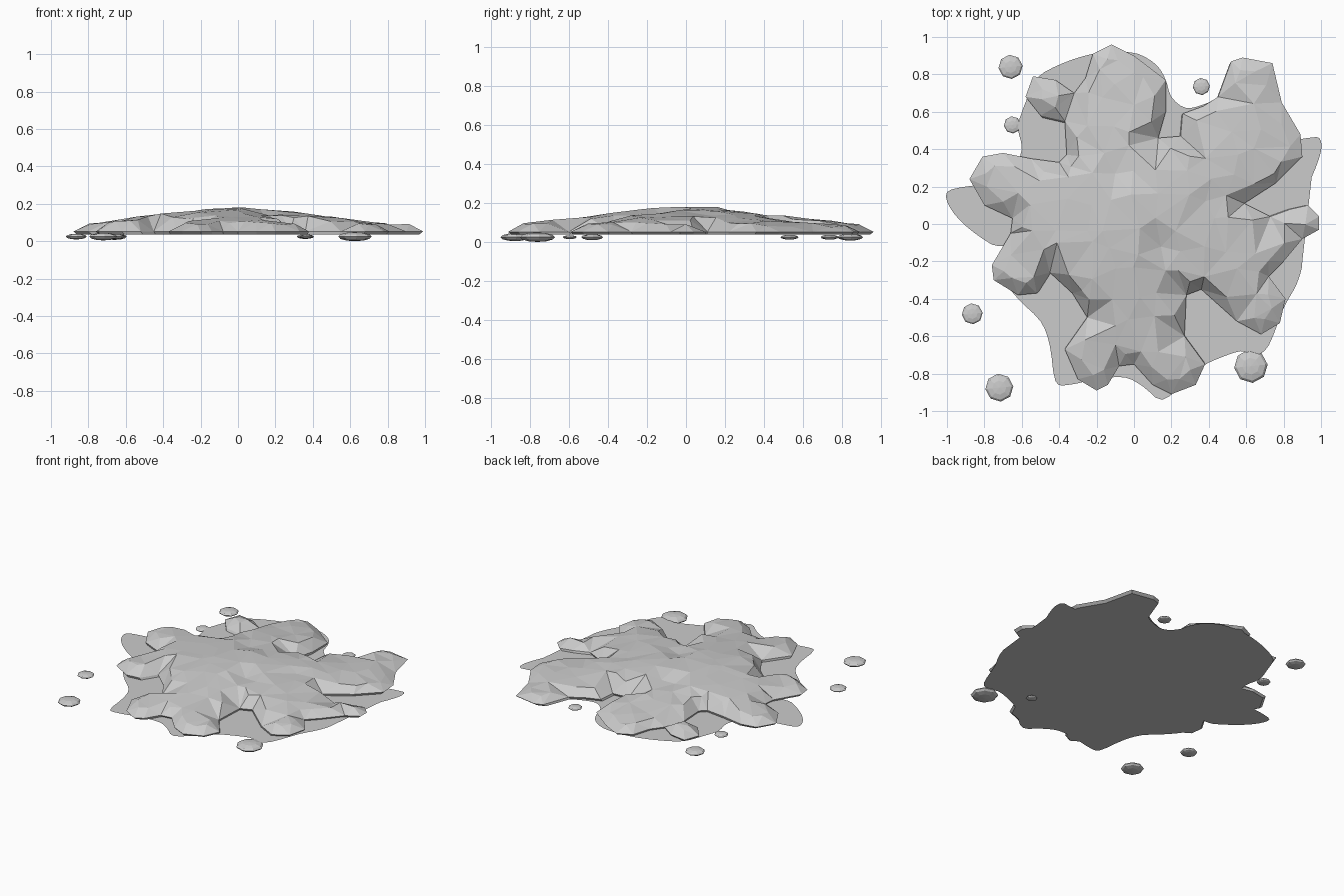
import bpy, bmesh, math, random
from mathutils import Vector
from mathutils.geometry import delaunay_2d_cdt, intersect_point_line

if "Cube" in bpy.data.objects:
    bpy.data.objects.remove(bpy.data.objects["Cube"])

random.seed(4)
SHEET_Z = 0.035

# outlines read clockwise from the top view
BLOB = [(-.12, .96), (0, .9), (.17, .77), (.17, .6), (.13, .46), (.25, .47), (.26, .59), (.37, .63),
        (.45, .68), (.52, .87), (.58, .89), (.74, .86), (.79, .65), (.89, .48), (.9, .36), (.76, .22),
        (.59, .11), (.73, .04), (.84, .08), (.93, .1), (.99, .04), (.99, -.03), (.9, -.08), (.8, -.2),
        (.72, -.28), (.81, -.4), (.78, -.53), (.68, -.59), (.55, -.52), (.36, -.35), (.28, -.38),
        (.27, -.6), (.38, -.75), (.33, -.86), (.2, -.91), (.1, -.86), (0, -.75), (-.08, -.76),
        (-.14, -.86), (-.2, -.89), (-.3, -.83), (-.37, -.67), (-.25, -.5), (-.33, -.37), (-.45, -.26),
        (-.52, -.37), (-.62, -.38), (-.75, -.3), (-.76, -.22), (-.66, -.05), (-.65, .03), (-.8, .1),
        (-.88, .24), (-.81, .36), (-.7, .38), (-.55, .35), (-.4, .33), (-.36, .37), (-.37, .55),
        (-.5, .58), (-.58, .68), (-.54, .79), (-.42, .77), (-.32, .7), (-.26, .78), (-.22, .91)]
PUDDLE = [(-.1, .92), (.02, .91), (.12, .85), (.17, .77), (.2, .68), (.28, .62), (.4, .65), (.55, .72),
          (.7, .6), (.82, .46), (.93, .46), (.99, .46), (1, .39), (.95, .25), (.87, .1), (.84, 0),
          (.86, -.1), (.9, -.2), (.87, -.32), (.8, -.45), (.72, -.65), (.65, -.7), (.57, -.68),
          (.45, -.72), (.37, -.76), (.27, -.85), (.15, -.94), (.05, -.87), (-.05, -.82), (-.2, -.83),
          (-.35, -.86), (-.42, -.84), (-.45, -.65), (-.5, -.52), (-.62, -.4), (-.7, -.28),
          (-.68, -.13), (-.76, -.11), (-.9, -.01), (-.985, .09), (-1, .17), (-.9, .2), (-.75, .22),
          (-.65, .28), (-.6, .4), (-.62, .52), (-.58, .65), (-.52, .78), (-.38, .86), (-.22, .91)]
# profile of crest height against distance from the middle
CREST = [(0, .185), (.15, .178), (.4, .152), (.6, .122), (.8, .103), (1.1, .08)]
# dents in the top: x, y, depth
DENTS = [(.15, -.15, .04), (-.07, .32, .035), (.2, -.33, .04), (-.15, -.35, .02), (.45, .1, .02)]


def edge_distance(p, loop):
    best = 9
    for a, b in zip(loop, loop[1:] + loop[:1]):
        q, t = intersect_point_line(p, a, b)
        q = a.lerp(b, min(max(t, 0), 1))
        best = min(best, (p - q).length)
    return best


def crest(r):
    for (r0, z0), (r1, z1) in zip(CREST, CREST[1:]):
        if r <= r1:
            return z0 + (z1 - z0) * (r - r0) / (r1 - r0)
    return CREST[-1][1]


def make_object(name, bm):
    me = bpy.data.meshes.new(name)
    bm.to_mesh(me)
    bm.free()
    ob = bpy.data.objects.new(name, me)
    bpy.context.collection.objects.link(ob)
    return ob


# lumpy blob: triangulated outline raised by distance from its edge
loop = [Vector(p) for p in reversed(BLOB)]
n = len(loop)
pts = list(loop)
candidates = []
for i in range(n):
    a, b = loop[i], loop[(i + 1) % n]
    d = (b - a).normalized()
    candidates.append((a + b) / 2 + Vector((-d.y, d.x)) * .06)
for i in range(-7, 8):
    for j in range(-7, 8):
        candidates.append(Vector((i * .13 + random.uniform(-.04, .04), j * .13 + random.uniform(-.04, .04))))
for c in candidates:
    if edge_distance(c, loop) > .04 and min((c - q).length for q in pts) > .05:
        pts.append(c)
verts, _, faces, *_ = delaunay_2d_cdt(pts, [], [list(range(n))], 1, 1e-5)

bm = bmesh.new()
bvs = []
for v in verts:
    t = min(edge_distance(v, loop) / .12, 1)
    dome = math.sqrt(max(0, 1 - (1 - t) ** 2))
    z = .052 + (crest(v.length) - .052) * dome
    if t > .3:
        z -= sum(dp * math.exp(-((v.x - x) ** 2 + (v.y - y) ** 2) / .008) for x, y, dp in DENTS)
        z += random.uniform(-.008, .004)
    bvs.append(bm.verts.new((v.x, v.y, z)))
for f in faces:
    bm.faces.new([bvs[i] for i in f])
bmesh.ops.delete(bm, geom=[v for v in bm.verts if not v.link_faces], context='VERTS')
# tucked-in lower rim and flat base
rim = [e for e in bm.edges if e.is_boundary]
ext = bmesh.ops.extrude_edge_only(bm, edges=rim)['geom']
for v in ext:
    if isinstance(v, bmesh.types.BMVert):
        v.co = (v.co.x * .98, v.co.y * .98, SHEET_Z + .002)
bmesh.ops.holes_fill(bm, edges=[e for e in bm.edges if e.is_boundary], sides=0)
bmesh.ops.recalc_face_normals(bm, faces=bm.faces)
make_object("splat_blob", bm)

# thin puddle sheet with a smooth outline
bm = bmesh.new()
ring = []
m = len(PUDDLE)
for i in range(m):
    p0, p1, p2, p3 = (Vector(PUDDLE[(i + k - 1) % m]) for k in range(4))
    for t in (0, 1 / 3, 2 / 3):
        p = .5 * (2 * p1 + (p2 - p0) * t + (2 * p0 - 5 * p1 + 4 * p2 - p3) * t * t
                  + (3 * p1 - p0 - 3 * p2 + p3) * t ** 3)
        ring.append(bm.verts.new((p.x, p.y, SHEET_Z)))
face = bm.faces.new(ring[::-1])
bmesh.ops.triangulate(bm, faces=[face])
make_object("puddle_sheet", bm)

# flattened droplets around the splat
DROPS = [(-.66, .84, .065), (-.65, .53, .046), (.36, .735, .046), (-.865, -.48, .056),
         (-.72, -.875, .075), (.625, -.76, .09), (.365, -.595, .036)]
for i, (x, y, r) in enumerate(DROPS):
    bm = bmesh.new()
    bmesh.ops.create_uvsphere(bm, u_segments=8, v_segments=6, radius=r)
    ob = make_object(f"droplet_{i + 1}", bm)
    ob.scale.z = .27
    ob.location = (x, y, .0245)
    ob.rotation_euler.z = .1
